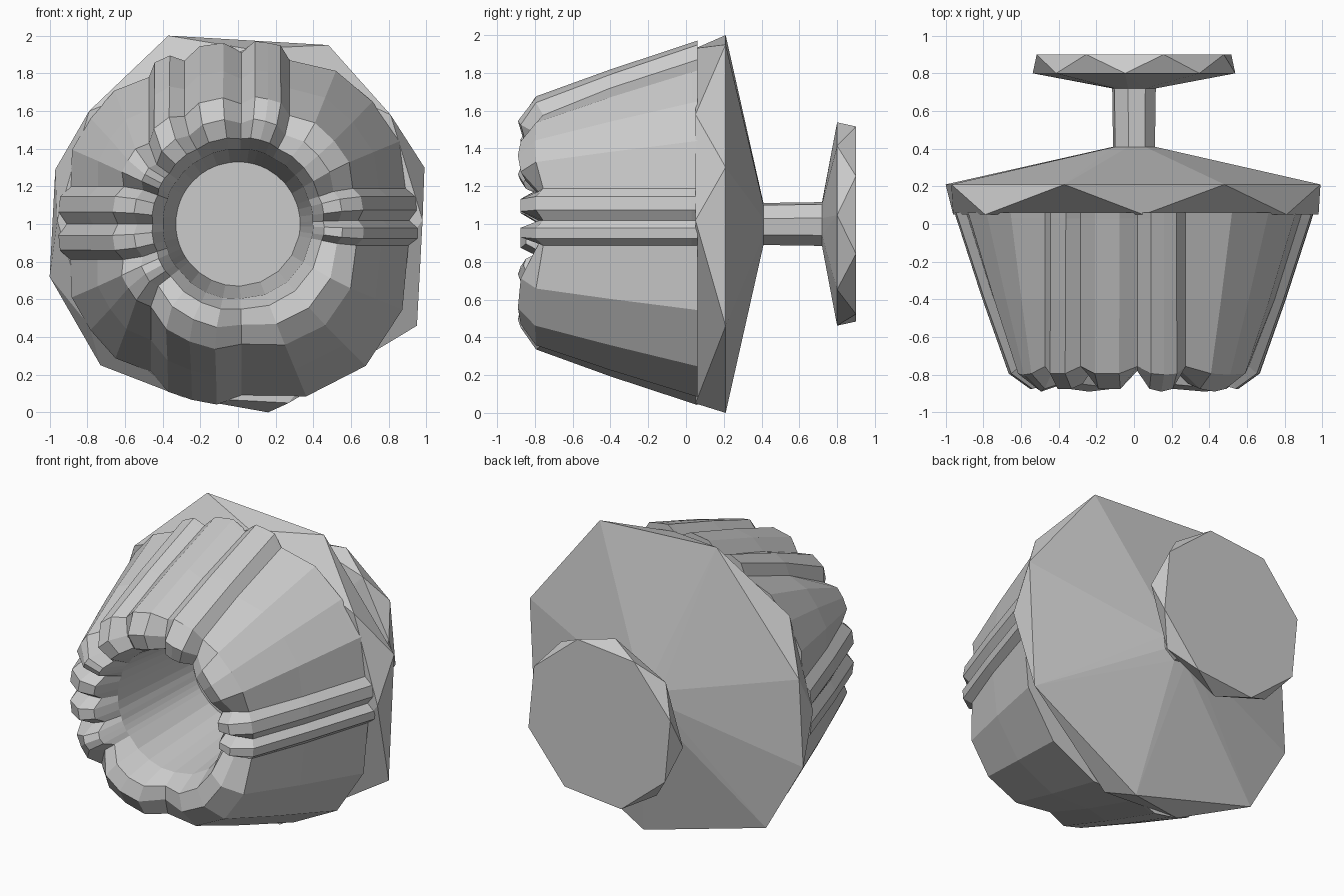
import bpy, bmesh
from math import sin, cos, acos, asin, radians, degrees

if "Cube" in bpy.data.objects:
    bpy.data.objects.remove(bpy.data.objects["Cube"])


def finish(name, bm):
    bmesh.ops.recalc_face_normals(bm, faces=bm.faces)
    me = bpy.data.meshes.new(name)
    bm.to_mesh(me)
    bm.free()
    ob = bpy.data.objects.new(name, me)
    bpy.context.collection.objects.link(ob)
    return ob


def ring(n, r, y, start=0.0):
    return [(r * cos(radians(start + 360 * i / n)), y,
             1 + r * sin(radians(start + 360 * i / n))) for i in range(n)]


def hull(name, points):
    bm = bmesh.new()
    vs = [bm.verts.new(p) for p in points]
    bmesh.ops.convex_hull(bm, input=vs)
    junk = [v for v in bm.verts if not v.link_faces]
    bmesh.ops.delete(bm, geom=junk, context='VERTS')
    bmesh.ops.dissolve_limit(bm, angle_limit=0.02, verts=bm.verts, edges=bm.edges)
    return finish(name, bm)


# Faceted collar: irregular octagon rim with staggered front edge and shallow back cone
rim = [(-.37, 2.0), (.48, 1.95), (.99, 1.3), (.95, .46),
       (.16, 0), (-.73, .25), (-1, .72), (-.97, 1.29)]
front_rim = [(.05, 1.93), (.81, 1.58), (.98, 1.02),
             (.27, .05), (-.29, .08), (-.79, .46), (-.96, 1.02), (-.79, 1.6)]
hull("collar", [(x, .21, z) for x, z in rim] + [(x, .05, z) for x, z in front_rim]
     + ring(8, .115, .41, 15))

# Thin stem
hull("stem", ring(8, .115, .40, 15) + ring(8, .12, .73, 15))

# Base disc at the back
hull("base_disc", ring(8, .12, .72, 15) + ring(8, .54, .80, 5) + ring(8, .54, .90, 28))


# Lobed cup: grooves run along straight lines (side, offset) towards the mouth
grooves = [('R', .02), ('R', .20), ('T', .29), ('T', .02), ('T', -.30), ('T', -.50),
           ('L', .21), ('L', .0), ('L', -.20), ('B', -.49), ('B', .02), ('R', -.12)]
fullness = [.99, 1.0, 1.01, 1.0, 1.0, 1.0, .99, .99, 1.0, 1.0, 1.02, .99]


def groove_angle(side, c, r):
    c /= max(r, .62)
    if side == 'T':
        return degrees(acos(c))
    if side == 'B':
        return 360 - degrees(acos(c))
    return degrees(asin(c)) % 360 if side == 'R' else 180 - degrees(asin(c))


def samples(r):
    """angle, radius scale and lip setback of every point of one ring"""
    out = []
    ang = [groove_angle(s, c, r) for s, c in grooves]
    for i, a in enumerate(ang):
        b = ang[(i + 1) % len(ang)]
        b += 360 if b < a else 0
        f = fullness[i]
        out.append((a, .945, .11))
        steps = [.25, .5, .75] if i in (1, 2, 5, 8, 9, 10) else [.3, .7]
        for t in steps:
            bulge = 1.03 if t == .5 and i == 10 else 1
            out.append((a + t * (b - a), f * bulge, .0 if t == .5 else .015))
    return out


# profile: y, radius, how strongly the lip setback applies, how strongly lobes show
profile = [(.06, .965, 0, 1), (.03, .955, 0, 1), (-.40, .815, 0, 1), (-.80, .675, .4, 1),
           (-.89, .56, 1, .8), (-.86, .46, .8, .3), (-.68, .40, 0, .2), (0, .33, 0, 0)]
bm = bmesh.new()
rings = []
for y, r, w, k in profile:
    row = []
    for a, s, d in samples(r):
        q = r * (1 + (s - 1) * k)
        row.append(bm.verts.new((q * cos(radians(a)), y + d * w, 1 + q * sin(radians(a)))))
    rings.append(row)
n = len(rings[0])
for lo, hi in zip(rings, rings[1:]):
    for i in range(n):
        j = (i + 1) % n
        bm.faces.new((lo[i], lo[j], hi[j], hi[i]))
bm.faces.new(rings[-1])
bm.faces.new(rings[0])
finish("lobed_cup", bm)
